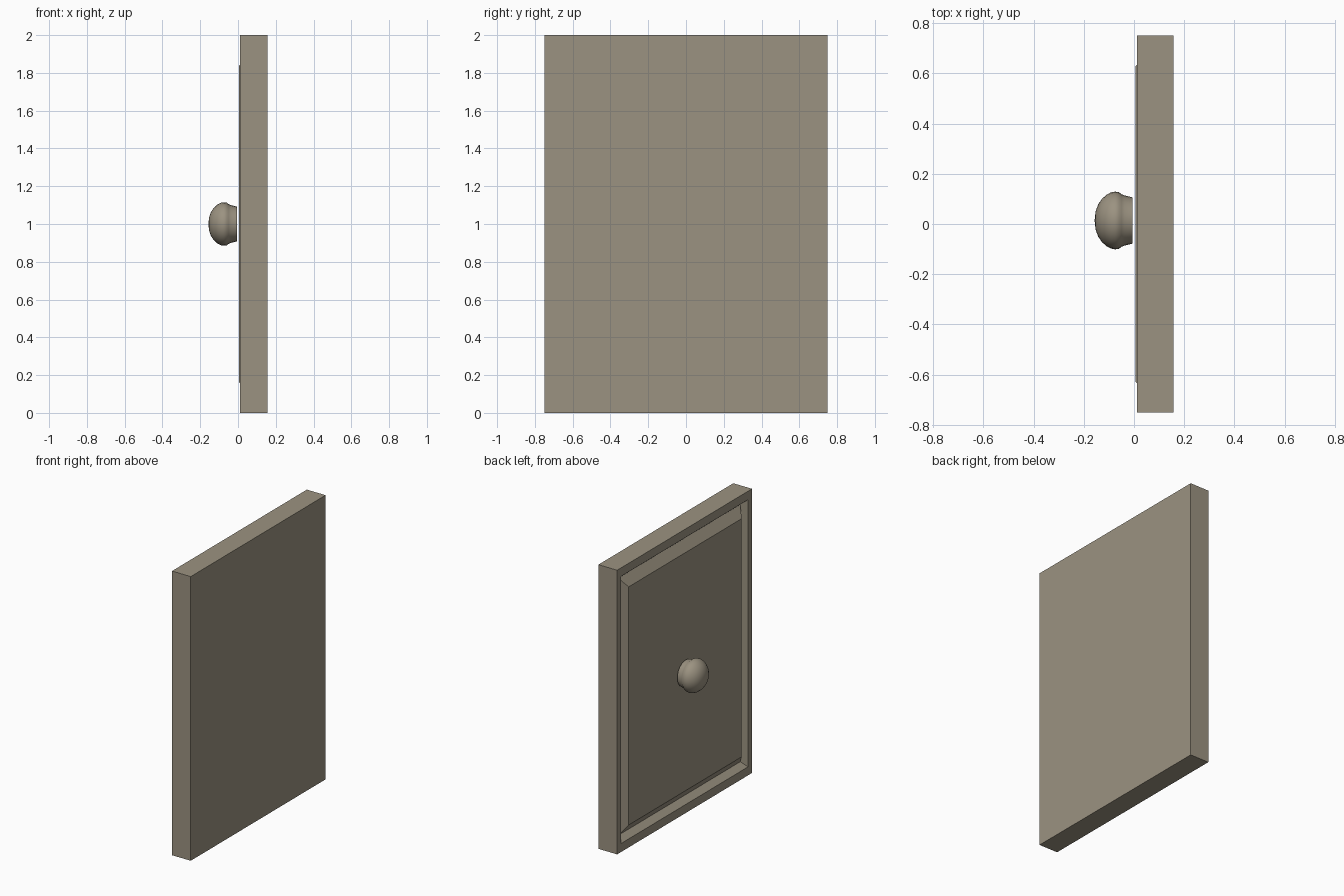
import bpy, bmesh, math
from mathutils import Vector

old = bpy.data.objects.get("Cube")
if old:
    bpy.data.objects.remove(old, do_unlink=True)

# Single warm grey paint
paint = bpy.data.materials.new("warm_grey_paint")
paint.use_nodes = True
colour = (0.33, 0.29, 0.22, 1)
paint.diffuse_color = colour
paint.node_tree.nodes["Principled BSDF"].inputs["Base Color"].default_value = colour

HALF_WIDTH, HALF_HEIGHT = 0.75, 1.0
BACK_X = 0.157


def make_object(name, bm):
    bmesh.ops.recalc_face_normals(bm, faces=bm.faces)
    mesh = bpy.data.meshes.new(name)
    bm.to_mesh(mesh)
    bm.free()
    mesh.materials.append(paint)
    obj = bpy.data.objects.new(name, mesh)
    bpy.context.collection.objects.link(obj)
    return obj


def ring(bm, x, scale):
    """Rectangle of the door outline, scaled about its centre."""
    corners = [(-1, -1), (1, -1), (1, 1), (-1, 1)]
    return [bm.verts.new((x, y * HALF_WIDTH * scale, HALF_HEIGHT * (1 + z * scale)))
            for y, z in corners]


# Door: back, outer edge, rim, V-shaped groove, raised panel (x, scale)
steps = [(BACK_X, 1), (0.011, 1), (0.011, 0.94), (0.053, 0.905), (0.006, 0.838)]
bm = bmesh.new()
rings = [ring(bm, x, s) for x, s in steps]
for a, b in zip(rings, rings[1:]):
    for i in range(4):
        j = (i + 1) % 4
        bm.faces.new((a[i], a[j], b[j], b[i]))
bm.faces.new(rings[0])
bm.faces.new(rings[-1])
make_object("door_panel", bm)

# Round knob: lathed profile of (x, radius), from its base to its tip
profile = [(-0.006, 0), (-0.006, 0.092), (-0.022, 0.096), (-0.038, 0.1),
           (-0.05, 0.105), (-0.06, 0.113), (-0.075, 0.115), (-0.092, 0.112),
           (-0.11, 0.102), (-0.128, 0.086), (-0.143, 0.064),
           (-0.153, 0.036), (-0.157, 0)]
centre = Vector((0, 0.014, 1.0))
bm = bmesh.new()
verts = [bm.verts.new(centre + Vector((x, r, 0))) for x, r in profile]
edges = [bm.edges.new(pair) for pair in zip(verts, verts[1:])]
bmesh.ops.spin(bm, geom=verts + edges, cent=centre, axis=(1, 0, 0),
               angle=math.tau, steps=24, use_duplicate=False)
bmesh.ops.remove_doubles(bm, verts=bm.verts, dist=0.0005)
knob = make_object("knob", bm)

bpy.ops.object.select_all(action="DESELECT")
knob.select_set(True)
bpy.context.view_layer.objects.active = knob
bpy.ops.object.shade_smooth_by_angle(angle=math.radians(40))
